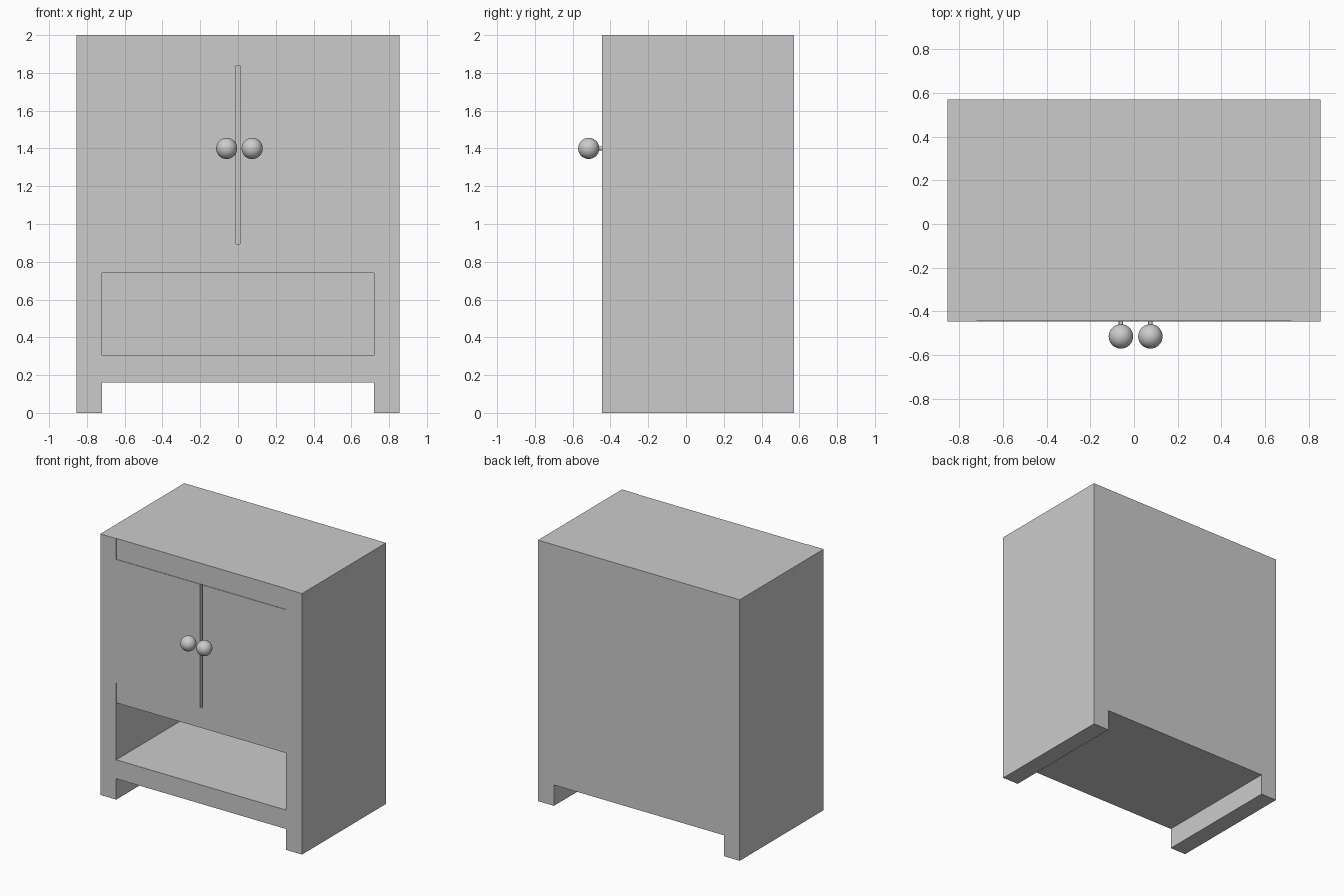
import bpy
from math import radians

if "Cube" in bpy.data.objects:
    bpy.data.objects.remove(bpy.data.objects["Cube"])

FRONT, BACK = -0.446, 0.571      # cabinet depth range
OUT, INN = 0.855, 0.72           # outer and inner half widths
LIP = 0.004                      # small setback of the upper boards
BACK_IN = BACK - 0.10            # inner face of the back panel


def box(name, x, y, z):
    bpy.ops.mesh.primitive_cube_add(
        size=1, location=[(a + b) / 2 for a, b in (x, y, z)])
    ob = bpy.context.object
    ob.name = name
    ob.scale = [b - a for a, b in (x, y, z)]
    bpy.ops.object.transform_apply(location=False, rotation=False, scale=True)
    return ob


# Horizontal boards and back panel, fitted between the sides
box("bottom_board", (-INN, INN), (FRONT, BACK_IN), (0.16, 0.305))
box("middle_shelf", (-INN, INN), (FRONT + LIP, BACK_IN), (0.74, 0.895))
box("top_board", (-INN, INN), (FRONT + LIP, BACK_IN), (1.84, 2.0))
box("back_panel", (-INN, INN), (BACK_IN, BACK), (0.16, 2.0))

for side, s, knob_x in (("left", -1, -0.06), ("right", 1, 0.075)):
    # Side panel reaching the floor as a runner leg
    box(side + "_side_panel", sorted((s * INN, s * OUT)), (FRONT, BACK), (0, 2.0))
    # Door, leaving a narrow gap in the middle
    box(side + "_door", sorted((s * 0.01, s * INN)), (FRONT, FRONT + 0.08), (0.895, 1.84))
    # Round knob on a thin stem
    bpy.ops.mesh.primitive_cylinder_add(
        vertices=16, radius=0.01, depth=0.05,
        location=(knob_x, FRONT - 0.015, 1.4), rotation=(radians(90), 0, 0))
    bpy.context.object.name = side + "_knob_stem"
    bpy.ops.object.shade_smooth_by_angle()
    bpy.ops.mesh.primitive_uv_sphere_add(
        segments=32, ring_count=16, radius=0.056, location=(knob_x, -0.515, 1.4))
    bpy.context.object.name = side + "_knob"
    bpy.ops.object.shade_smooth_by_angle()
